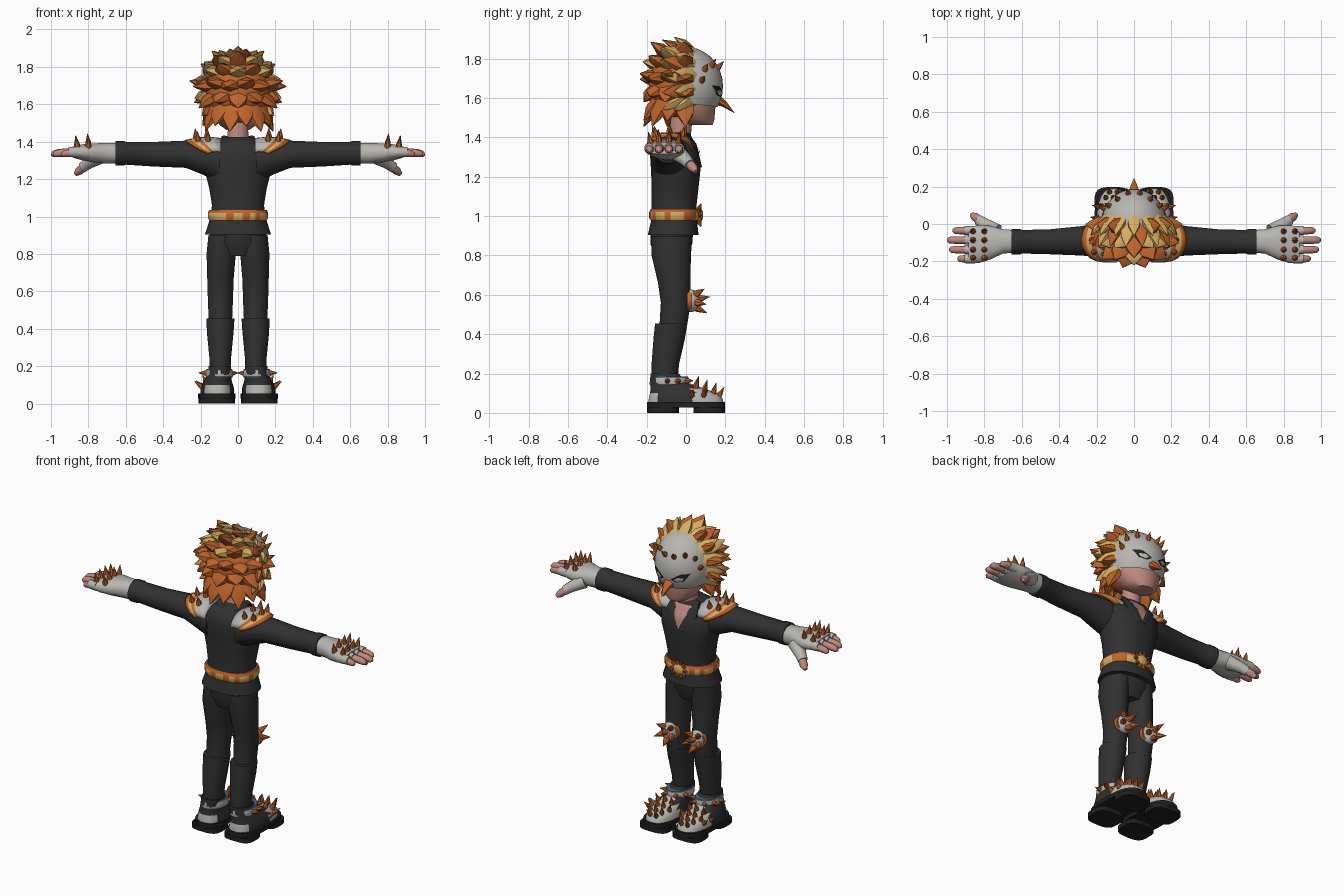
import bpy, bmesh, math
from mathutils import Vector as V, Matrix
from mathutils.bvhtree import BVHTree

cube = bpy.data.objects.get("Cube")
if cube:
    bpy.data.objects.remove(cube, do_unlink=True)


def material(name, r, g, b):
    m = bpy.data.materials.new(name)
    m.use_nodes = True
    m.diffuse_color = (r, g, b, 1)
    node = m.node_tree.nodes["Principled BSDF"]
    node.inputs["Base Color"].default_value = (r, g, b, 1)
    node.inputs["Roughness"].default_value = 0.8
    return m


ORANGE = material("orange", 0.52, 0.13, 0.025)
GOLD = material("gold", 0.68, 0.42, 0.12)
GREY = material("pale grey", 0.48, 0.47, 0.44)
SKIN = material("skin", 0.52, 0.25, 0.21)
CLOTH = material("black cloth", 0.03, 0.03, 0.03)
SOLE = material("sole black", 0.014, 0.014, 0.015)
BLUE = material("strap blue", 0.08, 0.13, 0.18)
X, Y, Z = V((1, 0, 0)), V((0, 1, 0)), V((0, 0, 1))


def finish(bm, name, mats, mirror=False, rule=None, thick=0):
    """Turn a bmesh into an object, optionally mirrored across x."""
    bmesh.ops.recalc_face_normals(bm, faces=bm.faces)
    if rule:
        for f in bm.faces:
            f.material_index = rule(f.calc_center_median())
    me = bpy.data.meshes.new(name)
    bm.to_mesh(me)
    for m in mats:
        me.materials.append(m)
    me.shade_smooth()
    me.set_sharp_from_angle(angle=math.radians(45))
    ob = bpy.data.objects.new(name, me)
    bpy.context.scene.collection.objects.link(ob)
    if thick:
        ob.modifiers.new("thickness", 'SOLIDIFY').thickness = thick
    if mirror:
        ob.modifiers.new("mirror", 'MIRROR').use_mirror_merge = False
    return BVHTree.FromBMesh(bm)


def tube(bm, rows, n=14, axis=None, up=Y, mat=0, power=1.0, caps=True):
    """Loft elliptical rings; each row is x, y, z, half width, half depth."""
    pts = [V(r[:3]) for r in rows]
    rings = []
    for i, r in enumerate(rows):
        t = axis or (pts[min(i + 1, len(pts) - 1)] - pts[max(i - 1, 0)]).normalized()
        side = up.cross(t).normalized()
        top = t.cross(side)
        ring = []
        for k in range(n):
            a = math.tau * (k + 0.5) / n
            c, s = math.cos(a), math.sin(a)
            c, s = [math.copysign(abs(v) ** power, v) for v in (c, s)]
            ring.append(bm.verts.new(pts[i] + side * c * r[3] + top * s * r[4]))
        rings.append(ring)
    faces = [bm.faces.new((p[k], p[(k + 1) % n], q[(k + 1) % n], q[k]))
             for p, q in zip(rings, rings[1:]) for k in range(n)]
    if caps:
        faces += [bm.faces.new(rings[0][::-1]), bm.faces.new(rings[-1])]
    for f in faces:
        f.material_index = mat


def loft(name, rows, mat, axis=Z, up=Y, mirror=False, **kw):
    bm = bmesh.new()
    tube(bm, rows, axis=axis, up=up, **kw)
    return finish(bm, name, [mat], mirror)


def ball(bm, c, r, seg=20):
    bmesh.ops.create_uvsphere(bm, u_segments=seg, v_segments=seg // 2, radius=1,
                              matrix=Matrix.Translation(c) @ Matrix.Diagonal((*r, 1)))


def spike(bm, base, direction, length=0.055, r=0.016):
    d = V(direction).normalized()
    p = V(base) - d * 0.008
    q = p + d * (length + 0.008)
    tube(bm, [(*p, r, r), (*(p + d * 0.015), r, r), (*q, 0.001, 0.001)],
         n=7, up=X if abs(d.x) < 0.7 else Y)


def spikes(name, tree, rays, mirror=True, lean=(0, 0, 0), **kw):
    """Plant cones where rays strike a surface."""
    bm = bmesh.new()
    for origin, d in rays:
        p, nrm, _, _ = tree.ray_cast(V(origin), V(d).normalized())
        if p:
            nrm = nrm if nrm.dot(V(d)) < 0 else -nrm
            spike(bm, p, nrm + V(lean), **kw)
    finish(bm, name, [ORANGE], mirror)


def plate(name, outline, tree, mat, lift, mirror=False):
    """Thin painted patch draped on the +y side of a surface."""
    n = len(outline)
    pts = [V(outline[i]).lerp(V(outline[(i + 1) % n]), k / 4) for i in range(n) for k in range(4)]
    mid = sum(pts, V((0, 0))) / len(pts)
    bm, rings = bmesh.new(), []
    for f in (1, 0.75, 0.5, 0.25, 0.02):
        ring = []
        for p in pts:
            q = mid.lerp(p, f)
            hit = tree.ray_cast(V((q.x, 1, q.y)), -Y)[0]
            ring.append(bm.verts.new((q.x, (hit.y if hit else 0) + lift, q.y)))
        rings.append(ring)
    for a, b in zip(rings, rings[1:]):
        for k in range(len(a)):
            bm.faces.new((a[k - 1], a[k], b[k], b[k - 1]))
    finish(bm, name, [mat], mirror)


# Jacket, sleeves, collar and neck
torso = loft("jacket", [(0, -.065, .905, .178, .13), (0, -.06, .99, .15, .115), (0, -.06, 1.06, .14, .115),
             (0, -.055, 1.15, .155, .12), (0, -.052, 1.25, .18, .128), (0, -.06, 1.33, .19, .125),
             (0, -.07, 1.39, .15, .1), (0, -.06, 1.415, .08, .075)], CLOTH, n=24, power=.85)
loft("sleeves", [(.1, -.08, 1.29, .1, .11), (.19, -.085, 1.315, .095, .092), (.28, -.09, 1.333, .08, .074),
     (.45, -.095, 1.333, .068, .067), (.6, -.095, 1.338, .064, .062), (.61, -.095, 1.338, .07, .067),
     (.655, -.095, 1.338, .07, .067)], CLOTH, X, Z, True, n=16)
loft("collar", [(0, -.06, 1.375, .115, .095), (0, -.055, 1.415, .1, .08), (0, -.055, 1.425, .085, .07)], CLOTH, n=18)
loft("neck", [(0, -.035, 1.36, .058, .055), (0, -.02, 1.52, .055, .055)], SKIN)
plate("bare_chest", [(-.065, 1.4), (.065, 1.4), (0, 1.26)], torso, SKIN, .006)
loft("lapels", [(.07, -.01, 1.425, .02, .012), (.075, .045, 1.36, .035, .01), (.015, .075, 1.25, .008, .006)],
     CLOTH, None, Y, True, n=8)

# Belt with buckle
bm = bmesh.new()
tube(bm, [(0, -.06, z, .152 + d, .118 + d) for z, d in ((.978, .002), (.992, .01), (1.02, .01), (1.036, .002))],
     n=28, axis=Z, power=.85)
finish(bm, "belt", [ORANGE, GOLD], rule=lambda c: int(.985 < c.z < 1.025 and math.sin(c.x * 70 + c.y * 60) > -.3))
bm = bmesh.new()
ball(bm, (0, .07, 1.005), (.04, .018, .035), 14)
finish(bm, "buckle", [GOLD])
bm = bmesh.new()
for k in range(10):
    a = math.tau * k / 10
    d = V((math.cos(a), .35, math.sin(a)))
    spike(bm, V((0, .065, 1.005)) + V((d.x, 0, d.z)) * .03, d, .035, .013)
finish(bm, "buckle_points", [ORANGE])

# Trousers
loft("hips", [(0, -.07, .95, .148, .11), (0, -.075, .86, .155, .108), (0, -.075, .79, .1, .08)], CLOTH, n=20)
loft("thighs", [(.085, -.072, .9, .075, .104), (.09, -.075, .8, .08, .1), (.094, -.06, .66, .072, .082),
     (.094, -.052, .56, .069, .076), (.094, -.065, .44, .064, .07)], CLOTH, mirror=True)
loft("shins", [(.094, -.075, .455, .077, .082), (.095, -.085, .38, .073, .08), (.095, -.105, .25, .06, .07),
     (.095, -.11, .15, .055, .065)], CLOTH, mirror=True)

# Knee pads
bm = bmesh.new()
ball(bm, (.095, .025, .57), (.05, .045, .058), 16)
knee = finish(bm, "knee_pads", [GREY], True)
loft("knee_pad_rims", [(.095, .005, .57, .06, .052), (.095, .03, .57, .06, .052)], ORANGE, Y, Z, True)
spikes("knee_spikes", knee, [((.095 + x, .4, .57 + z), -Y) for x, z in
       ((0, .012), (.032, -.01), (-.032, -.01), (0, -.038), (.024, .035), (-.024, .035))], length=.055, r=.018)

# Boots
boot_rows = [(.11, 0, .05, .09, .192), (.11, -.002, .075, .09, .188), (.11, -.012, .1, .084, .172),
             (.107, -.045, .125, .073, .135), (.1, -.095, .16, .063, .088), (.097, -.108, .2, .06, .073)]
bm = bmesh.new()
tube(bm, boot_rows, n=28, axis=Z, power=.8)
boots = finish(bm, "boots", [CLOTH, GREY], True,
               rule=lambda c: int((c.y > .03 and c.z > .05) or (c.y < -.14 and c.z < .11)))
loft("soles", [(.113, 0, .028, .1, .2), (.113, 0, .055, .1, .2)], SOLE, mirror=True, n=28, power=.75)
loft("heels", [(.113, -.118, 0, .095, .082), (.113, -.118, .03, .095, .082)], SOLE, mirror=True, n=20, power=.6)
loft("fore_soles", [(.113, .118, 0, .098, .08), (.113, .118, .03, .098, .08)], SOLE, mirror=True, n=20, power=.6)
bm = bmesh.new()
tube(bm, [(.1, -.085, z, .07 + d, .096 + d) for z, d in ((.138, 0), (.146, .004), (.178, .002), (.186, -.002))],
     n=22, axis=Z)
strap = finish(bm, "ankle_straps", [GREY, BLUE], True, rule=lambda c: int(c.z < .145 or c.z > .18))
spikes("strap_spikes", strap, [((.1 + .3 * math.sin(a), -.085 + .3 * math.cos(a), .162),
       (-math.sin(a), -math.cos(a), 0)) for a in (-1, -.35, .35, 1, 1.7)], length=.04, r=.014)
spikes("toe_spikes", boots, [((.11 + x, y, .4), -Z) for y, xs in
       ((.05, (-.045, 0, .045)), (.095, (-.06, -.02, .02, .06)), (.14, (-.04, 0, .04)), (.168, (-.02, .02)))
       for x in xs] + [((.5, y, .09), -X) for y in (.03, .09)], lean=(0, .1, .5), length=.05, r=.014)

# Gloves, fingers and thumbs
glove = loft("gloves", [(.645, -.093, 1.338, .062, .055), (.7, -.093, 1.338, .066, .056), (.77, -.1, 1.34, .092, .052),
             (.83, -.108, 1.343, .103, .044), (.885, -.112, 1.345, .1, .03)], GREY, X, Z, True, n=16, power=.85)
skin_bm, cuff_bm = bmesh.new(), bmesh.new()
for y, tip in ((-.035, .97), (-.086, 1.0), (-.137, .99), (-.186, .945)):
    tube(cuff_bm, [(.85, y, 1.345, .026, .03), (.905, y, 1.345, .025, .026)], n=10, axis=X, up=Z)
    tube(skin_bm, [(.87, y, 1.345, .021, .022), (tip - .04, y, 1.34, .021, .021), (tip - .012, y, 1.335, .018, .017),
                   (tip, y, 1.332, .007, .007)], n=10, axis=X, up=Z)
tube(cuff_bm, [(.74, -.045, 1.32, .05, .042), (.8, .0, 1.285, .034, .032), (.83, .02, 1.262, .029, .029)], n=10, up=Z)
tube(skin_bm, [(.81, .01, 1.275, .024, .024), (.85, .038, 1.243, .024, .023), (.868, .05, 1.226, .012, .012)], n=10, up=Z)
finish(cuff_bm, "finger_cuffs", [GREY], True)
finish(skin_bm, "fingers", [SKIN], True)
spikes("knuckle_spikes", glove, [((x, y, 1.6), -Z) for x in (.8, .86) for y in (-.04, -.086, -.137, -.18)],
       lean=(.1, 0, 1), length=.055, r=.016)

# Shoulder pads draped over the sleeves, striped along the outer edge
bm, grid = bmesh.new(), []
cols = (0, .3, .6, .73, .87, 1)
for i in range(13):
    a = math.radians(-82 + i * 164 / 12)
    c = math.cos(a)
    outer = .11 + .17 * c ** .6
    grid.append([bm.verts.new((.09 + (outer - .09) * f, -.085 + .122 * math.sin(a),
                               1.325 + .095 * c ** .8 + .012 * math.sin(f * 3) - .012 * f)) for f in cols])
for p, q in zip(grid, grid[1:]):
    for j in range(5):
        bm.faces.new((p[j], p[j + 1], q[j + 1], q[j])).material_index = (0, 0, 1, 2, 1)[j]
pad = finish(bm, "shoulder_pads", [GREY, ORANGE, GOLD], True, thick=.012)
spikes("shoulder_spikes", pad, [((x, y, 1.8), -Z) for x, y in
       ((.16, -.16), (.215, -.15), (.165, -.085), (.225, -.085), (.16, -.01), (.215, -.02))],
       lean=(0, 0, 1), length=.05, r=.016)

# Head and mask
loft("head", [(0, .075, 1.462, .06, .06), (0, .055, 1.49, .1, .09), (0, .02, 1.55, .132, .13),
     (0, .005, 1.65, .15, .15), (0, 0, 1.75, .135, .135), (0, 0, 1.82, .08, .08)], SKIN, n=24)
bm = bmesh.new()
ball(bm, (0, 0, 1.66), (.175, .188, .2), 36)
for co, no in (((0, -.01, 1.6), (0, 1, 0)), ((0, .1, 1.562), (0, .12, 1))):
    bmesh.ops.bisect_plane(bm, geom=bm.verts[:] + bm.edges[:] + bm.faces[:], plane_co=co, plane_no=no, clear_inner=True)
mask = finish(bm, "mask", [GREY])
loft("mask_beak", [(0, .16, 1.59, .035, .03), (0, .195, 1.57, .022, .018), (0, .245, 1.525, .001, .001)],
     ORANGE, None, Z, n=8)
plate("eye_holes", [(.022, 1.622), (.05, 1.605), (.095, 1.615), (.128, 1.665), (.08, 1.66)], mask, SOLE, .004, True)
plate("eyes", [(.04, 1.622), (.06, 1.612), (.09, 1.62), (.098, 1.638), (.065, 1.638)], mask, GREY, .007, True)
spikes("mask_spikes", mask, [((x, 1, z), -Y) for x, z in ((.03, 1.755), (.085, 1.765), (.13, 1.745), (.155, 1.69))],
       lean=(0, 0, .5), length=.045, r=.015)


# Hair: a cap with rows of tapering locks
def lock(bm, base, tip, w, mat):
    b, t = V(base), V(tip)
    out = (t - V((0, -.02, 1.66))).normalized()
    m = b.lerp(t, .5) + out * .012
    side = out if abs(out.dot((t - b).normalized())) < .9 else Z
    tube(bm, [(*b, w, w * .6), (*m, w * .8, w * .5), (*t, .002, .002)], n=6, up=side, mat=mat)


bm = bmesh.new()
ball(bm, (0, -.03, 1.67), (.175, .16, .175), 24)
bmesh.ops.bisect_plane(bm, geom=bm.verts[:] + bm.edges[:] + bm.faces[:], plane_co=(0, .02, 1.6),
                       plane_no=(0, -1, -.1), clear_inner=True)
finish(bm, "hair_cap", [ORANGE])
bm = bmesh.new()
# base height, base radius, tip height, tip half width, tip depth, count, lock width
for bz, br, tz, tx, ty, n, w in ((1.8, .05, 1.87, .14, .16, 5, .06), (1.76, .1, 1.8, .2, .2, 7, .06),
                                 (1.7, .12, 1.71, .26, .22, 8, .06), (1.65, .13, 1.595, .235, .195, 7, .06),
                                 (1.6, .115, 1.47, .19, .2, 8, .06)):
    for k in range(n):
        a = math.radians(-95 + 190 * k / (n - 1))
        s, c = math.sin(a), math.cos(a)
        lock(bm, (br * s, -.02 - br * c, bz), (tx * s, -.02 - ty * c, tz + .015 * (-1) ** k), w,
             int(bz > 1.75 and k % 2 == 1))
# Swept locks round the edge of the mask
for r, ybase, ytip, n, w, mats in ((.235, .04, -.06, 11, .042, (1, 1)), (.225, .0, -.12, 12, .045, (0, 1))):
    for k in range(n):
        a = math.radians(-125 + 250 * k / (n - 1))
        s, c = math.sin(a), math.cos(a)
        lock(bm, (.145 * s, ybase, 1.675 + .15 * c), (r * s, ytip, 1.675 + r * c), w, mats[k % 2])
finish(bm, "hair_locks", [ORANGE, GOLD])
